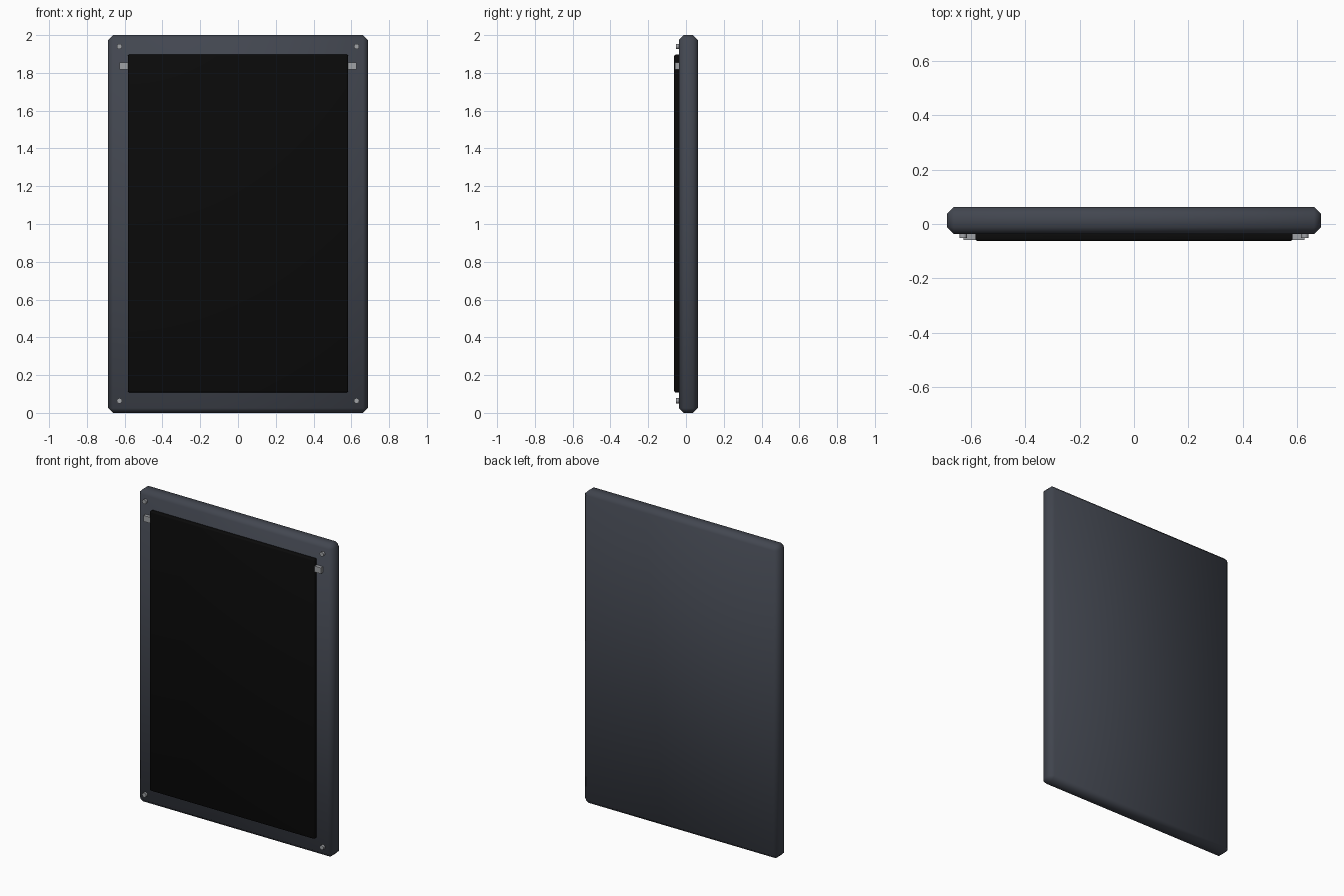
import bpy, math

if "Cube" in bpy.data.objects:
    bpy.data.objects.remove(bpy.data.objects["Cube"])


def material(name, rgb):
    m = bpy.data.materials.new(name)
    m.diffuse_color = (*rgb, 1)
    m.use_nodes = True
    m.node_tree.nodes["Principled BSDF"].inputs["Base Color"].default_value = m.diffuse_color
    return m


frame_mat = material("dark_slate", (0.055, 0.062, 0.08))
screen_mat = material("black_panel", (0.003, 0.003, 0.003))
metal_mat = material("metal", (0.35, 0.36, 0.38))


def finish(ob, name, mat, bevel, segments, angle):
    ob.name = name
    ob.data.materials.append(mat)
    if bevel:
        mod = ob.modifiers.new("bevel", 'BEVEL')
        mod.width, mod.segments = bevel, segments
        mod.limit_method = 'ANGLE'
        bpy.ops.object.modifier_apply(modifier=mod.name)
    bpy.ops.object.shade_smooth_by_angle(angle=math.radians(angle))
    return ob


def box(name, lo, hi, mat, bevel=0, segments=1, angle=30):
    bpy.ops.mesh.primitive_cube_add(size=1, location=[(a + b) / 2 for a, b in zip(lo, hi)])
    ob = bpy.context.object
    ob.scale = [b - a for a, b in zip(lo, hi)]
    bpy.ops.object.transform_apply(location=False, rotation=False, scale=True)
    return finish(ob, name, mat, bevel, segments, angle)


# Chamfered slab and raised panel
box("frame_body", (-0.687, -0.037, 0), (0.687, 0.0625, 2), frame_mat, 0.025, 1, 60)
box("front_panel", (-0.583, -0.0625, 0.108), (0.583, -0.03, 1.897), screen_mat, 0.008, 2, 60)

for s, side in ((-1, "left"), (1, "right")):
    # Side clips beside the panel
    x0, x1 = sorted((s * 0.577, s * 0.627))
    box(f"clip_{side}", (x0, -0.0585, 1.818), (x1, -0.03, 1.856), metal_mat)
    # Corner screws
    for z, level in ((0.064, "lower"), (1.94, "upper")):
        bpy.ops.mesh.primitive_cylinder_add(vertices=16, radius=0.014, depth=0.02,
                                            location=(s * 0.628, -0.042, z),
                                            rotation=(math.pi / 2, 0, 0))
        finish(bpy.context.object, f"screw_{level}_{side}", metal_mat, 0, 1, 40)
